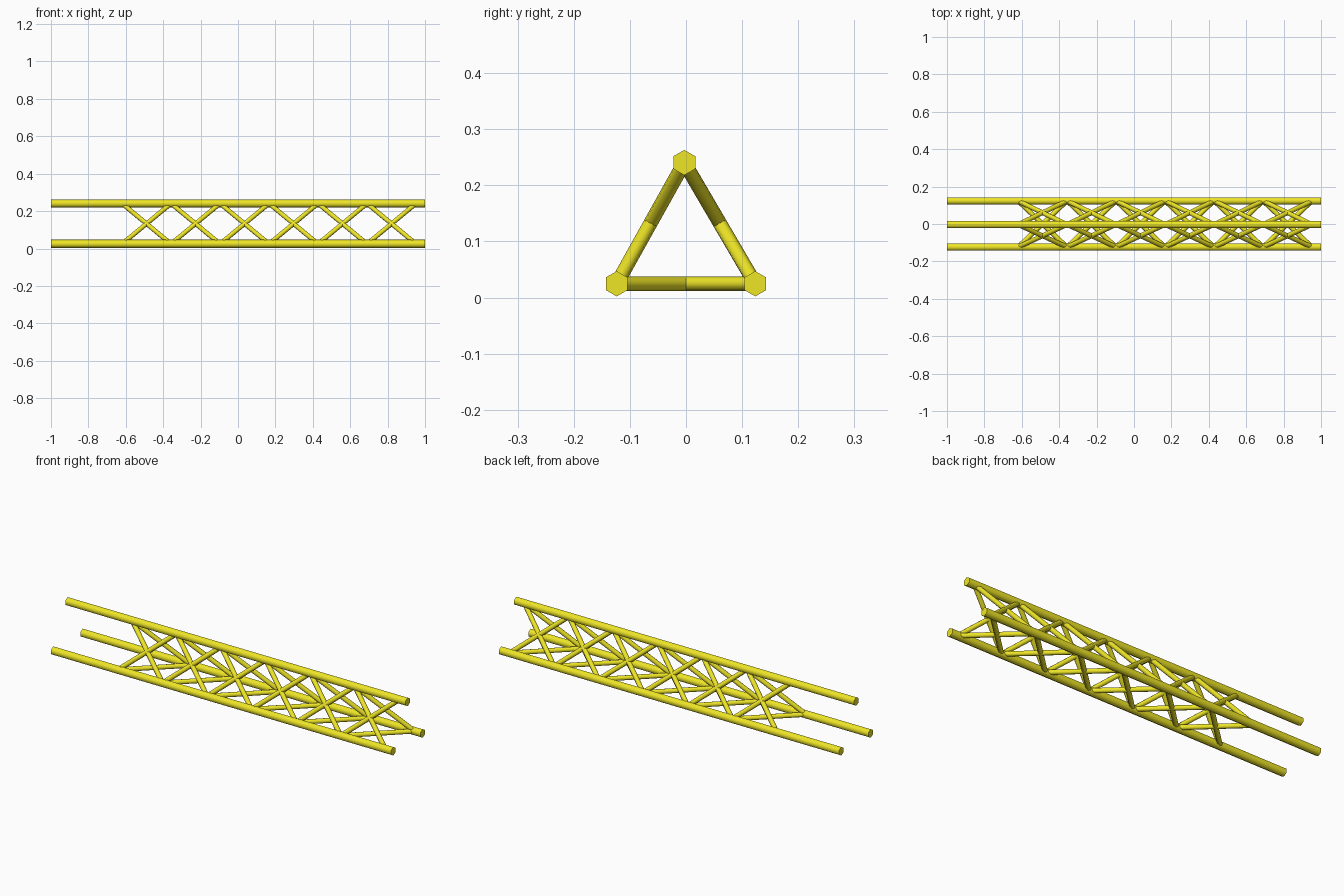
import bpy, bmesh
from math import sin, cos, tau, radians
from mathutils import Vector

if "Cube" in bpy.data.objects:
    bpy.data.objects.remove(bpy.data.objects["Cube"])

mat = bpy.data.materials.new("yellow_paint")
mat.diffuse_color = (0.86, 0.79, 0.02, 1)
mat.use_nodes = True
mat.node_tree.nodes["Principled BSDF"].inputs["Base Color"].default_value = mat.diffuse_color


def add_rod(bm, a, b, radius, sides):
    """Capped straight prism from a to b, one corner facing up."""
    a, b = Vector(a), Vector(b)
    d = (b - a).normalized()
    side = d.cross(Vector((0, 0, 1))).normalized()
    up = side.cross(d)
    rings = []
    for p in (a, b):
        rings.append([bm.verts.new(p + radius * (cos(tau * i / sides) * up
                                                 + sin(tau * i / sides) * side))
                      for i in range(sides)])
    r0, r1 = rings
    for i in range(sides):
        j = (i + 1) % sides
        bm.faces.new((r0[i], r0[j], r1[j], r1[i]))
    bm.faces.new(r0[::-1])
    bm.faces.new(r1)


def finish(bm, name):
    bmesh.ops.recalc_face_normals(bm, faces=bm.faces)
    mesh = bpy.data.meshes.new(name)
    bm.to_mesh(mesh)
    bm.free()
    mesh.materials.append(mat)
    obj = bpy.data.objects.new(name, mesh)
    bpy.context.collection.objects.link(obj)
    bpy.ops.object.select_all(action='DESELECT')
    obj.select_set(True)
    bpy.context.view_layer.objects.active = obj
    bpy.ops.object.shade_smooth_by_angle(angle=radians(65))


# Three long hexagonal chords, (y, z) of each axis
chords = {"front": (-0.1235, 0.0245), "back": (0.1235, 0.0245), "top": (-0.003, 0.2405)}
for name, (y, z) in chords.items():
    bm = bmesh.new()
    add_rod(bm, (-1, y, z), (1, y, z), 0.0225, 6)
    finish(bm, name + "_chord")

# Crossed braces on each of the three faces, six bays
BAYS, PITCH, START = 6, 0.262, -0.620
for p, q in (("front", "back"), ("front", "top"), ("back", "top")):
    bm = bmesh.new()
    for i in range(BAYS):
        x0 = START + i * PITCH
        x1 = x0 + PITCH
        add_rod(bm, (x0, *chords[p]), (x1, *chords[q]), 0.0127, 8)
        add_rod(bm, (x1, *chords[p]), (x0, *chords[q]), 0.0127, 8)
    finish(bm, f"{p}_to_{q}_braces")
